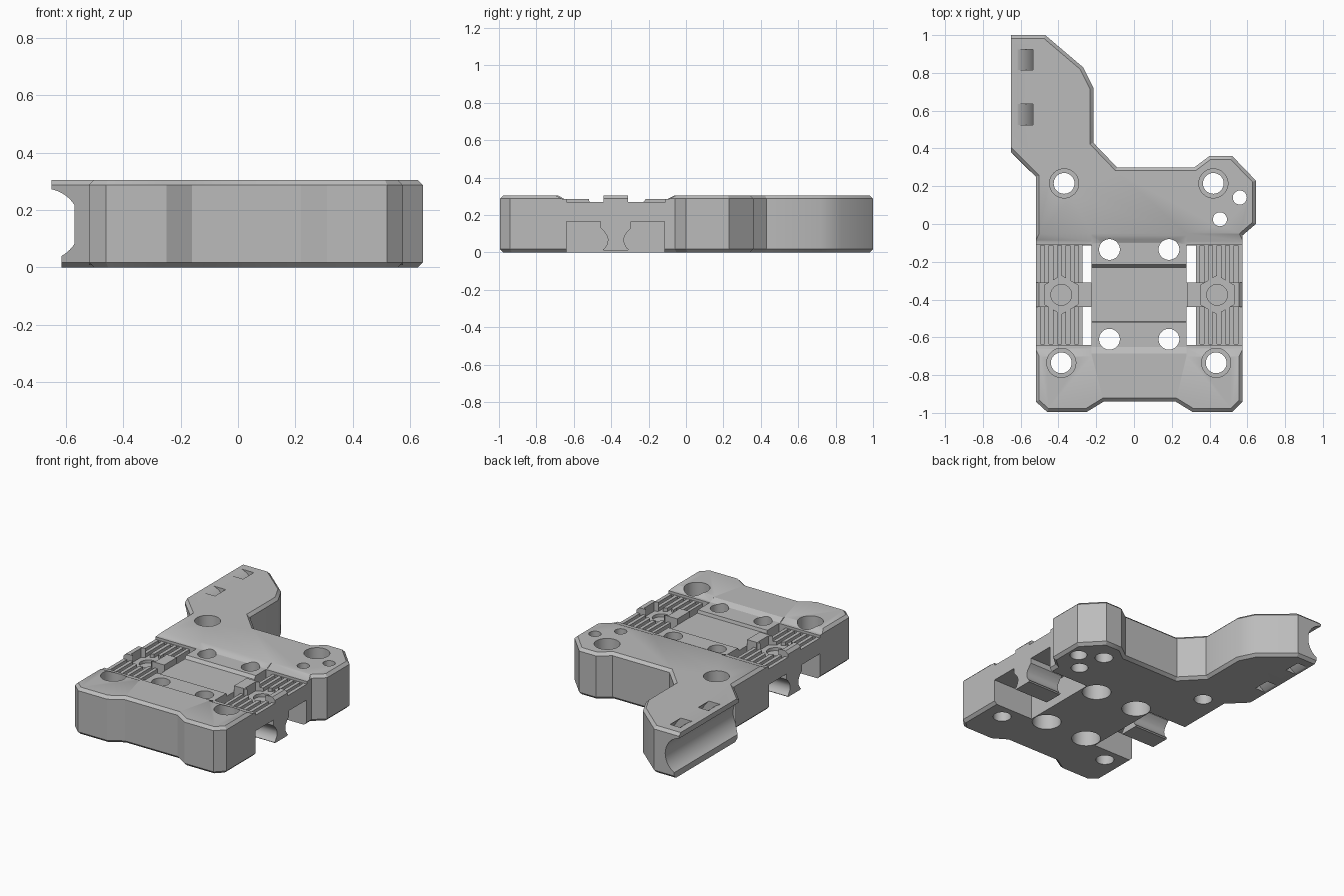
import bpy, bmesh, math
from mathutils import Vector

if "Cube" in bpy.data.objects:
    bpy.data.objects.remove(bpy.data.objects["Cube"], do_unlink=True)

H = 0.305       # plate thickness
CX = 0.0275     # symmetry line of the clamp area
CY = -0.375     # middle of the clamp area

grey = bpy.data.materials.new("plain grey")
grey.use_nodes = True
grey.diffuse_color = (0.5, 0.5, 0.5, 1)
grey.node_tree.nodes["Principled BSDF"].inputs["Base Color"].default_value = (0.5, 0.5, 0.5, 1)


def prism(name, points, lo, hi, axis="z", chamfer=0):
    """Extrude a 2D outline along an axis; points are the other two axes in order."""
    place = {"x": lambda a, b, t: (t, a, b),
             "y": lambda a, b, t: (a, t, b),
             "z": lambda a, b, t: (a, b, t)}[axis]
    bm = bmesh.new()
    face = bm.faces.new([bm.verts.new(place(a, b, lo)) for a, b in points])
    out = bmesh.ops.extrude_face_region(bm, geom=[face])
    moved = [v for v in out["geom"] if isinstance(v, bmesh.types.BMVert)]
    bmesh.ops.translate(bm, verts=moved, vec=Vector(place(0, 0, hi - lo)))
    bmesh.ops.recalc_face_normals(bm, faces=bm.faces)
    if chamfer:
        rims = [e for e in bm.edges if abs(e.verts[0].co.z - e.verts[1].co.z) < 1e-5]
        bmesh.ops.bevel(bm, geom=rims, offset=chamfer, segments=1,
                        affect="EDGES", profile=0.5)
    mesh = bpy.data.meshes.new(name)
    bm.to_mesh(mesh)
    bm.free()
    mesh.materials.append(grey)
    obj = bpy.data.objects.new(name, mesh)
    bpy.context.collection.objects.link(obj)
    return obj


def ring(cx, cy, r, n=48, turn=0.0):
    return [(cx + r * math.cos(turn + math.tau * i / n),
             cy + r * math.sin(turn + math.tau * i / n)) for i in range(n)]


def rect(x0, x1, y0, y1):
    return [(x0, y0), (x1, y0), (x1, y1), (x0, y1)]


def boolean(target, tool, kind="DIFFERENCE"):
    tool.hide_render = True
    mod = target.modifiers.new("cut", "BOOLEAN")
    mod.operation = kind
    mod.solver = "EXACT"
    mod.object = tool
    bpy.context.view_layer.objects.active = target
    bpy.ops.object.modifier_apply(modifier=mod.name)
    bpy.data.objects.remove(tool, do_unlink=True)


def cut(points, lo, hi, axis="z"):
    boolean(body, prism("cutter", points, lo, hi, axis))


def both(a, b):
    """A span in x on the right side and its mirror on the left side."""
    return [(a, b), (2 * CX - b, 2 * CX - a)]


# Main plate with chamfered rims
outline = [(-0.67, 1.0), (-0.47, 1.0), (-0.27, 0.83), (-0.215, 0.72), (-0.215, 0.43),
           (-0.09, 0.30), (0.32, 0.30), (0.40, 0.36), (0.52, 0.36), (0.645, 0.23),
           (0.645, 0.0), (0.575, -0.06), (0.575, -0.94), (0.52, -0.995), (0.31, -0.995),
           (0.22, -0.94), (-0.16, -0.94), (-0.25, -0.995), (-0.46, -0.995),
           (-0.52, -0.94), (-0.52, 0.25), (-0.67, 0.40)]
body = prism("carriage_plate", outline, 0, H, chamfer=0.018)

# Arm edge: trimmed lips, round channel and strap slots
cut(rect(-0.8, -0.65, -0.1, 0.5), 0.3, 1.1, "y")
cut(rect(-0.8, -0.615, -0.1, 0.1), 0.3, 1.1, "y")
cut(ring(-0.675, 0.15, 0.125, 64), 0.3, 1.1, "y")
for y in (0.58, 0.87):
    strap = prism("strap", ring(-0.675, 0.15, 0.21, 64), y - 0.055, y + 0.055, "y")
    core = prism("core", ring(-0.675, 0.15, 0.165, 64), y - 0.1, y + 0.1, "y")
    boolean(strap, core)
    boolean(body, strap)

# Stepped recess across the middle
cut([(-0.70, 0.315), (-0.685, H), (-0.65, 0.285), (-0.52, 0.285), (-0.515, 0.265),
     (-0.23, 0.265), (-0.215, 0.285), (-0.10, 0.285), (-0.06, H), (-0.05, 0.315)],
    -0.225, 2 * CX + 0.225, "x")

half = [(-0.31, 0.315), (-0.325, H), (-0.285, 0.285), (-0.265, 0.285),
        (-0.265, 0.268), (-0.065, 0.268), (-0.065, 0.315)]
for x0, x1 in both(-0.6, -0.224):
    # Belt troughs on each side of the bridge
    for s in (1, -1):
        cut([(CY + s * a, b) for a, b in half], x0, x1, "x")
    # Open pocket underneath
    cut(rect(x0, x1, -0.64, -0.115), -0.1, 0.165)

# Through slots beside the belt troughs
for x0, x1 in both(-0.273, -0.224):
    for y0, y1 in ((-0.64, -0.44), (-0.31, -0.11)):
        cut(rect(x0, x1, y0, y1), 0.1, 0.4)

# Grooves between the belt teeth
for i in range(5):
    x = -0.485 + i * 0.045
    for x0, x1 in both(x - 0.011, x + 0.011):
        for y0, y1 in ((-0.635, CY - 0.064), (CY + 0.064, -0.115)):
            cut(rect(x0, x1, y0, y1), 0.245, 0.4)

# Nut seats in the bridges, with blind screw holes
for x in (-0.385, 2 * CX + 0.385):
    cut(ring(x, CY, 0.102, 6, math.pi / 6), 0.245, 0.4)
    cut(ring(x, CY, 0.055), 0.225, 0.4)

# Counterbored corner holes
for x, y in ((-0.37, 0.215), (0.42, 0.215), (-0.385, -0.735), (0.435, -0.735)):
    cut(ring(x, y, 0.055), -0.1, 0.4)
    cut(ring(x, y, 0.077), 0.15, 0.4)

# Centre holes, widened from below
for x in (-0.13, 0.185):
    for y in (-0.135, -0.61):
        cut(ring(x, y, 0.055), -0.1, 0.4)
        cut(ring(x, y, 0.088), -0.1, 0.15)

# Small holes near the rear left corner
for x, y in ((0.56, 0.14), (0.455, 0.025)):
    cut(ring(x, y, 0.037), -0.1, 0.4)
    cut(ring(x, y, 0.052), -0.1, 0.1)

# Waisted belt posts inside the lower pockets
side = [(0.082, 0.175), (0.082, 0.13), (0.066, 0.115), (0.048, 0.09), (0.042, 0.07),
        (0.046, 0.045), (0.06, 0.022), (0.07, 0.015), (0.062, 0.008)]
post = [(CY + a, z) for a, z in side] + [(CY - a, z) for a, z in reversed(side)]
for name, (x0, x1) in zip(("right_belt_post", "left_belt_post"), both(-0.52, -0.274)):
    prism(name, post, x0, x1, "x")

# Smooth the round surfaces, keep the edges crisp
bpy.ops.object.select_all(action="DESELECT")
for obj in bpy.context.collection.objects:
    if obj.type == "MESH":
        obj.select_set(True)
bpy.context.view_layer.objects.active = body
bpy.ops.object.shade_smooth_by_angle(angle=math.radians(28))
